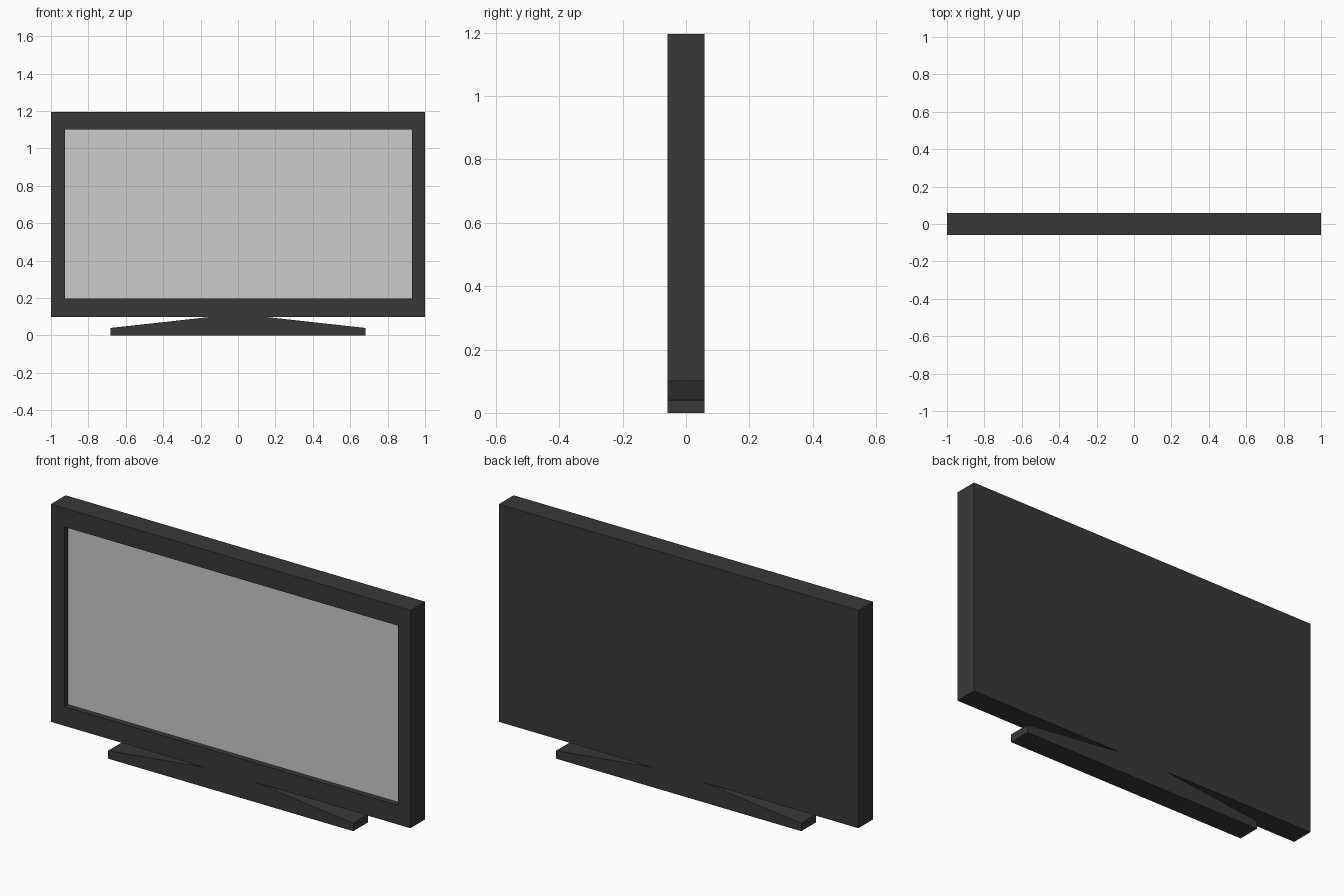
import bpy, bmesh

if "Cube" in bpy.data.objects:
    bpy.data.objects.remove(bpy.data.objects["Cube"])

DEPTH = 0.058      # half thickness of frame and stand
RECESS = 0.028     # how far the screen sits behind the bezel

dark = bpy.data.materials.new("dark_plastic")
dark.diffuse_color = (0.04, 0.04, 0.042, 1)
dark.use_nodes = True
dark.node_tree.nodes["Principled BSDF"].inputs["Base Color"].default_value = dark.diffuse_color


def finish(name, bm, mat=None):
    mesh = bpy.data.meshes.new(name)
    bm.normal_update()
    bm.to_mesh(mesh)
    bm.free()
    if mat:
        mesh.materials.append(mat)
    obj = bpy.data.objects.new(name, mesh)
    bpy.context.collection.objects.link(obj)
    return obj


def rect(bm, x0, x1, z0, z1, y):
    return [bm.verts.new((x, y, z)) for x, z in ((x0, z0), (x1, z0), (x1, z1), (x0, z1))]


OUTER = (-1.0, 1.0, 0.10, 1.195)
OPENING = (-0.924, 0.931, 0.197, 1.10)

# Casing: rings running from the back, round the bezel and into the recess
bm = bmesh.new()
rings = [rect(bm, *OUTER, DEPTH), rect(bm, *OUTER, -DEPTH),
         rect(bm, *OPENING, -DEPTH), rect(bm, *OPENING, -DEPTH + RECESS)]
bm.faces.new(rings[0])
for a, b in zip(rings, rings[1:]):
    for i in range(4):
        j = (i + 1) % 4
        bm.faces.new((a[i], a[j], b[j], b[i]))
bmesh.ops.recalc_face_normals(bm, faces=bm.faces)
# The shell is open at the screen, so make sure the back points to +y
bm.normal_update()
back = max(bm.faces, key=lambda f: f.calc_center_median().y)
if back.normal.y < 0:
    bmesh.ops.reverse_faces(bm, faces=bm.faces)
finish("casing", bm, dark)

# Screen panel closing the recess
bm = bmesh.new()
bm.faces.new(rect(bm, *OPENING, -DEPTH + RECESS))
finish("screen", bm)

# Stand: low sloping profile extruded through the full depth
half = [(0.682, 0.0), (0.682, 0.04), (0.14, 0.10)]
profile = half + [(-x, z) for x, z in reversed(half)]
bm = bmesh.new()
face = bm.faces.new([bm.verts.new((x, -DEPTH, z)) for x, z in profile])
ext = bmesh.ops.extrude_face_region(bm, geom=[face])
moved = [v for v in ext["geom"] if isinstance(v, bmesh.types.BMVert)]
bmesh.ops.translate(bm, verts=moved, vec=(0, 2 * DEPTH, 0))
bmesh.ops.recalc_face_normals(bm, faces=bm.faces)
finish("stand", bm, dark)
